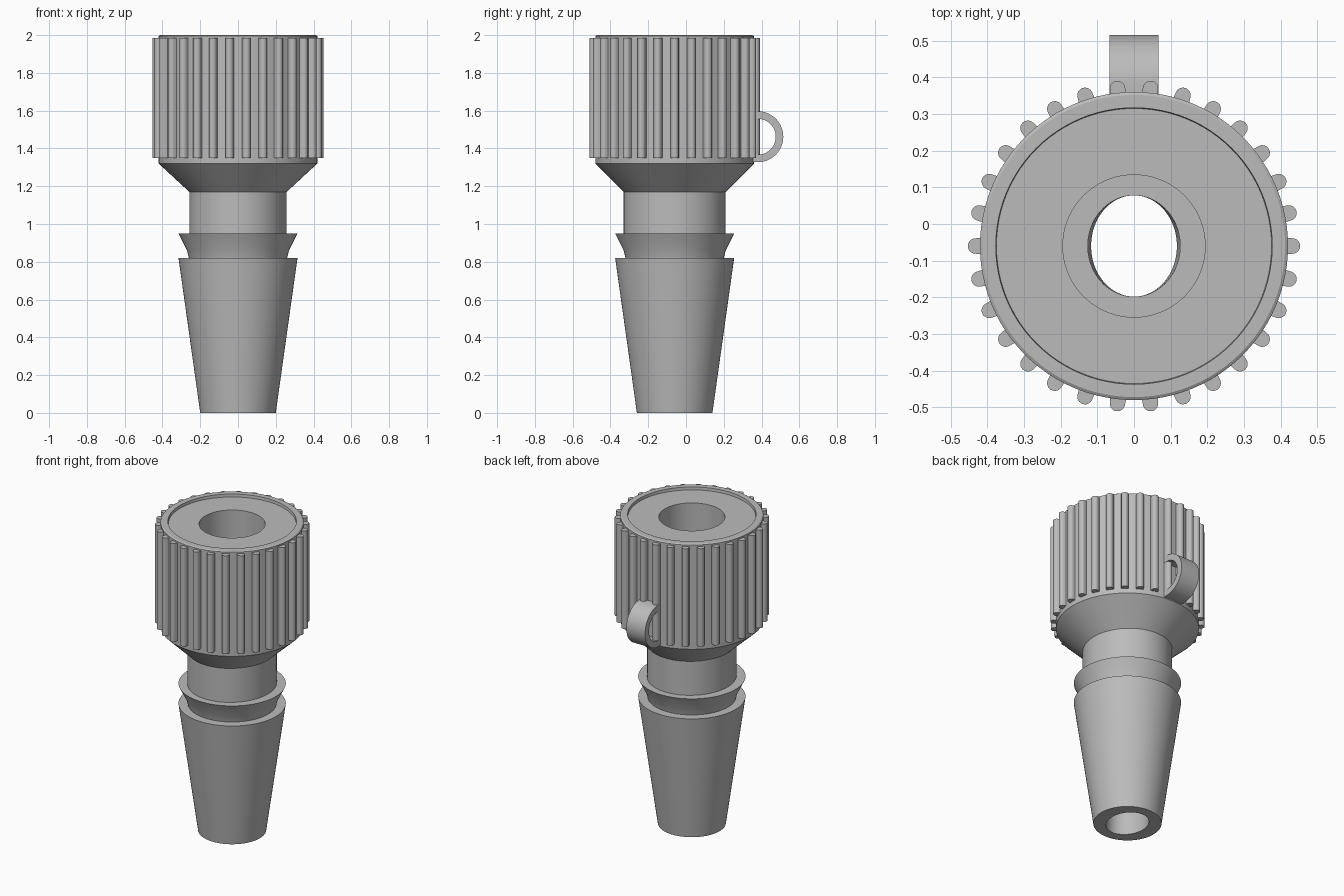
import bpy, bmesh
from math import sin, cos, pi, radians
from mathutils import Matrix, Vector

cube = bpy.data.objects.get("Cube")
if cube:
    bpy.data.objects.remove(cube, do_unlink=True)

AXIS_Y = -0.06
SEGMENTS = 96

grey = bpy.data.materials.new("plain grey")
grey.use_nodes = True
grey.diffuse_color = (0.5, 0.5, 0.5, 1)
grey.node_tree.nodes["Principled BSDF"].inputs["Base Color"].default_value = (0.5, 0.5, 0.5, 1)


def finish(name, bm):
    bmesh.ops.recalc_face_normals(bm, faces=bm.faces)
    mesh = bpy.data.meshes.new(name)
    bm.to_mesh(mesh)
    bm.free()
    mesh.materials.append(grey)
    obj = bpy.data.objects.new(name, mesh)
    bpy.context.collection.objects.link(obj)
    bpy.ops.object.select_all(action="DESELECT")
    obj.select_set(True)
    bpy.context.view_layer.objects.active = obj
    bpy.ops.object.shade_smooth_by_angle(angle=radians(30))
    return obj


def lathe(name, profile):
    """Closed profile of (x radius, y radius, z) turned around the axis."""
    bm = bmesh.new()
    angles = [2 * pi * i / SEGMENTS for i in range(SEGMENTS)]
    rings = [[bm.verts.new((rx * cos(a), AXIS_Y + ry * sin(a), z)) for a in angles]
             for rx, ry, z in profile]
    for k, low in enumerate(rings):
        high = rings[(k + 1) % len(rings)]
        for i in range(SEGMENTS):
            j = (i + 1) % SEGMENTS
            bm.faces.new((low[i], low[j], high[j], high[i]))
    return finish(name, bm)


def prism(bm, outline, offset):
    """Extrude a closed outline along an offset."""
    face = bm.faces.new([bm.verts.new(p) for p in outline])
    new = bmesh.ops.extrude_face_region(bm, geom=[face], use_keep_orig=True)["geom"]
    verts = [v for v in new if isinstance(v, bmesh.types.BMVert)]
    bmesh.ops.translate(bm, verts=verts, vec=offset)


def round_profile(points):
    return [(r, r, z) for r, z in points]


# Tapered plug, flared collar, neck, cone and cap with a stepped bore
outer = round_profile([(0.2, 0), (0.315, 0.82), (0.26, 0.82), (0.27, 0.86),
                       (0.315, 0.95)])
neck = [(0.258, 0.27, 0.95), (0.258, 0.27, 1.17)]
cap = round_profile([(0.42, 1.32), (0.42, 1.995), (0.412, 2.0), (0.377, 2.0),
                     (0.375, 1.982), (0.194, 1.982), (0.194, 1.3)])
bore = [(0.126, 0.138, 1.3), (0.117, 0.138, 0)]
lathe("fitting_body", outer + neck + cap + bore)

# Rounded grip ribs around the cap
bm = bmesh.new()
RIBS = 30
for i in range(RIBS):
    turn = Matrix.Translation((0, AXIS_Y, 0)) @ Matrix.Rotation(2 * pi * i / RIBS, 4, "Z")
    tip = [(0.432 + 0.021 * cos(a), 0.021 * sin(a))
           for a in (-pi / 2 + pi * k / 12 for k in range(13))]
    outline = [(0.41, -0.023)] + tip + [(0.41, 0.023)]
    prism(bm, [turn @ Vector((x, y, 1.35)) for x, y in outline], (0, 0, 0.635))
finish("grip_ribs", bm)

# Half-ring tether loop on the back
bm = bmesh.new()
CENTRE_Y, CENTRE_Z, WIDTH = 0.38, 1.462, 0.134


def arc(radius):
    points = [(CENTRE_Y + radius * cos(a), CENTRE_Z + radius * sin(a))
              for a in (-pi / 2 + pi * k / 32 for k in range(33))]
    return [(0.34, CENTRE_Z - radius)] + points + [(0.34, CENTRE_Z + radius)]


loop = arc(0.135) + arc(0.095)[::-1]
prism(bm, [(-WIDTH / 2, y, z) for y, z in loop], (WIDTH, 0, 0))
finish("tether_loop", bm)
